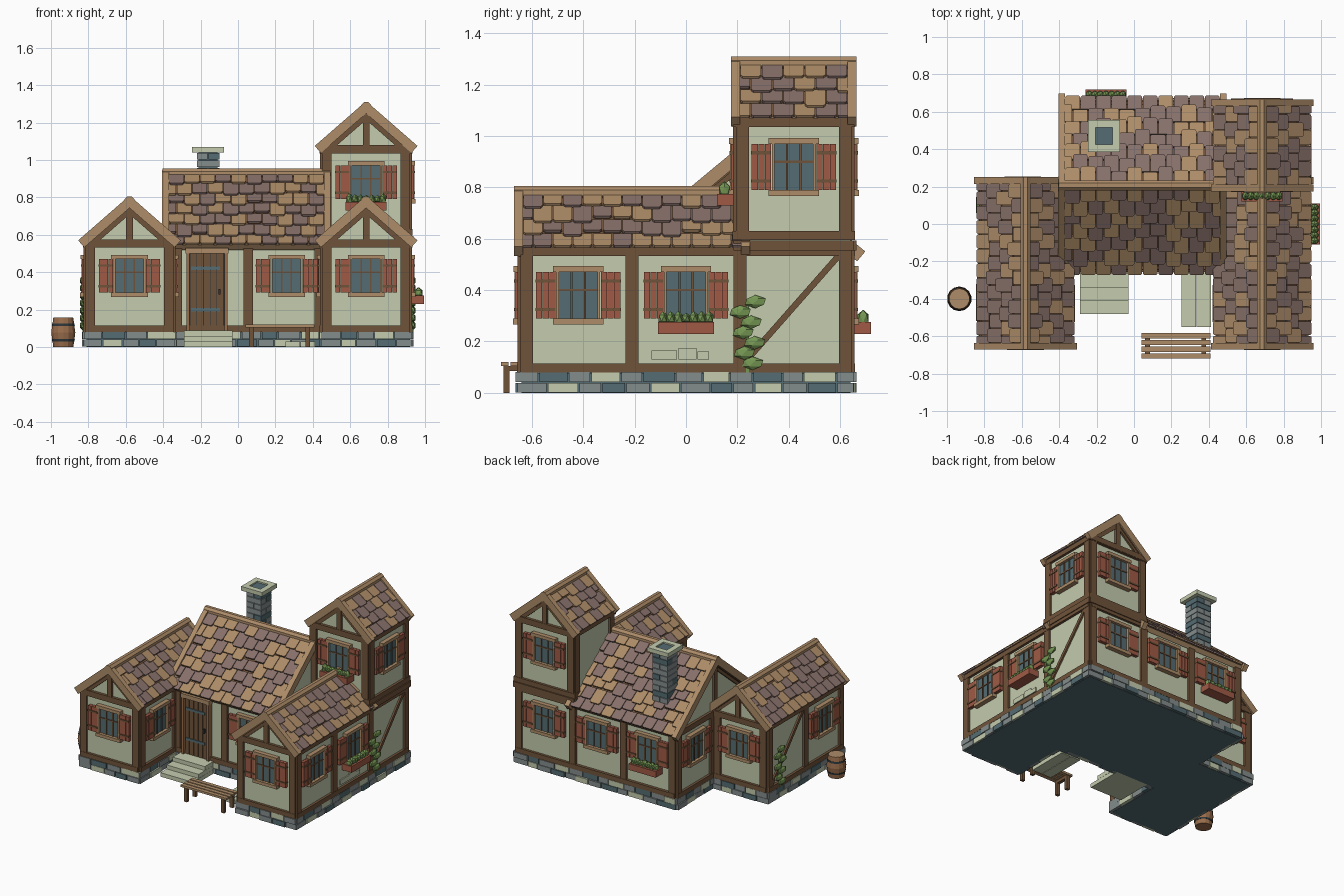
import bpy, bmesh, math, random
from mathutils import Matrix, Vector

random.seed(4)
cube = bpy.data.objects.get("Cube")
if cube:
    bpy.data.objects.remove(cube, do_unlink=True)

# Palette (display values, converted to linear)
PALETTE = {"plaster": "c4ccae", "timber": "70533a", "tan_wood": "ad8c68", "mauve_tile": "87706a",
           "shutter_red": "a05a46", "slate_blue": "546c72", "grey_stone": "848c8c",
           "leaf_green": "769854", "iron": "2c3539", "plank_brown": "9a6e4c"}
NAMES = list(PALETTE)
PLASTER, TIMBER, TAN, MAUVE, RED, SLATE, GREY, LEAF, IRON, PLANK = range(len(NAMES))
STONES = (GREY, PLASTER, GREY, SLATE)
MATS = []
for name, code in PALETTE.items():
    srgb = [int(code[i:i + 2], 16) / 255 for i in (0, 2, 4)]
    col = [((c + 0.055) / 1.055) ** 2.4 for c in srgb] + [1]
    m = bpy.data.materials.new(name)
    m.use_nodes = True
    m.diffuse_color = col
    m.node_tree.nodes["Principled BSDF"].inputs["Base Color"].default_value = col
    MATS.append(m)


def finish(bm, name):
    bmesh.ops.recalc_face_normals(bm, faces=bm.faces)
    mesh = bpy.data.meshes.new(name)
    bm.to_mesh(mesh)
    bm.free()
    for m in MATS:
        mesh.materials.append(m)
    bpy.context.collection.objects.link(bpy.data.objects.new(name, mesh))


def paint(verts, mat):
    for f in {f for v in verts for f in v.link_faces}:
        f.material_index = mat


def box(bm, M, x, y, z, mat, rot=Matrix()):
    """Box from (low, high) pairs in frame M."""
    mid = Vector([(a + b) / 2 for a, b in (x, y, z)])
    size = [b - a for a, b in (x, y, z)]
    T = M @ Matrix.Translation(mid) @ rot @ Matrix.Diagonal((*size, 1))
    paint(bmesh.ops.create_cube(bm, size=1, matrix=T)["verts"], mat)


def cylinder(bm, M, segments, r1, r2, depth, mat):
    r = bmesh.ops.create_cone(bm, cap_ends=True, segments=segments, radius1=r1, radius2=r2,
                              depth=depth, matrix=M)
    paint(r["verts"], mat)


def prism(bm, M, pts, depth, mat):
    """Extrude a polygon given as 3D points along a vector."""
    f = bm.faces.new([bm.verts.new(M @ Vector(p)) for p in pts])
    ext = bmesh.ops.extrude_face_region(bm, geom=[f], use_keep_orig=True)["geom"]
    new = [v for v in ext if isinstance(v, bmesh.types.BMVert)]
    bmesh.ops.translate(bm, verts=new, vec=M.to_3x3() @ Vector(depth))
    paint(list(f.verts) + new, mat)


def frame(x, y, deg):
    """Wall frame: local x runs along the wall, local -y points outward."""
    return Matrix.Translation((x, y, 0)) @ Matrix.Rotation(math.radians(deg), 4, "Z")


def leaf(bm, M, pos, size):
    T = M @ Matrix.Translation(pos) @ Matrix.Diagonal((*size, 1))
    r = bmesh.ops.create_icosphere(bm, subdivisions=1, radius=1, matrix=T)
    paint(r["verts"], LEAF)


def window(name, M, u, c, flowers=False):
    M = M @ Matrix.Translation((u, 0, c))
    bm = bmesh.new()
    box(bm, M, (-.08, .08), (-.012, .01), (-.09, .09), SLATE)
    box(bm, M, (-.098, .098), (-.032, 0), (.09, .113), TAN)
    box(bm, M, (-.098, .098), (-.034, 0), (-.113, -.09), TAN)
    for s in (-1, 1):
        box(bm, M, sorted((s * .075, s * .086)), (-.028, 0), (-.09, .09), TAN)
        box(bm, M, (s * .026 - .004, s * .026 + .004), (-.018, 0), (-.09, .09), TIMBER)
        # slatted shutter with two battens
        for k in range(3):
            a = .088 + k * .026
            box(bm, M, sorted((s * a, s * (a + .024))), (-.025, 0), (-.09, .09), RED)
        for z in (-.055, .055):
            box(bm, M, sorted((s * .088, s * .166)), (-.03, 0), (z - .006, z + .006), TIMBER)
    box(bm, M, (-.08, .08), (-.017, 0), (.016, .024), TIMBER)
    if flowers:
        box(bm, M, (-.11, .11), (-.08, 0), (-.15, -.105), RED)
        for k in range(7):
            leaf(bm, M, (-.09 + k * .03, -.05, -.09), (.02, .025, random.uniform(.02, .035)))
    finish(bm, name)


def timber(bm, M, half, posts, z0, z1):
    for u in posts:
        box(bm, M, (u - .025, u + .025), (-.016, .02), (z0, z1), TIMBER)
    box(bm, M, (-half, half), (-.018, .02), (z0, z0 + .035), TIMBER)
    box(bm, M, (-half, half), (-.018, .02), (z1 - .035, z1), TIMBER)


def brace(bm, M, u0, u1, z0, z1):
    a, r = math.atan2(z1 - z0, u1 - u0), math.hypot(u1 - u0, z1 - z0) / 2
    mu, mz = (u0 + u1) / 2, (z0 + z1) / 2
    box(bm, M, (mu - r, mu + r), (-.012, .01), (mz - .012, mz + .012), TIMBER,
        Matrix.Rotation(-a, 4, "Y"))


def wall(name, x, y, deg, length, posts, windows=(), braces=()):
    """Ground-floor wall: stone base, timber framing and windows."""
    M, h = frame(x, y, deg), length / 2
    bm = bmesh.new()
    timber(bm, M, h, posts, .08, .567)
    for b in braces:
        brace(bm, M, *b)
    finish(bm, name + "_timbers")
    bm = bmesh.new()
    for row in range(2):
        u, k = -h - .015, row * 2
        while u < h:
            w = random.uniform(.08, .13) if u < h - .16 else h + .015 - u
            box(bm, M, (u + .003, u + w - .003), (-.015 - random.random() * .01, .03),
                (.002 + row * .04, .039 + row * .042), STONES[k % 4])
            u, k = u + w, k + 1
    finish(bm, name + "_stone_base")
    for i, (u, flowers) in enumerate(windows):
        window(f"{name}_window_{i + 1}", M, u, .38, flowers)


def house(name, x, y, deg, width, length, ridge, run, eave, overhang):
    """Gabled plaster body with gable timbers and a tiled roof."""
    M = frame(x, y, deg)
    a = math.atan2(ridge - eave, run)
    slope, hw, hl = math.hypot(run, ridge - eave), width / 2, length / 2
    top = ridge - .035
    side = top - hw * math.tan(a)
    bm = bmesh.new()
    prism(bm, M, [(-hw, -hl, .08), (hw, -hl, .08), (hw, -hl, side), (0, -hl, top), (-hw, -hl, side)],
          (0, length, 0), PLASTER)
    finish(bm, name + "_plaster_body")
    bm = bmesh.new()
    for deg2 in (0, 180):
        G = M @ frame(0, 0, deg2) @ Matrix.Translation((0, -hl, 0))
        box(bm, G, (-.018, .018), (-.018, .01), (side, top), TIMBER)
        box(bm, G, (-hw, hw), (-.02, .01), (side - .005, side + .035), TIMBER)
        for s in (-1, 1):
            brace(bm, G, 0, s * hw, top - .015, side - .015)
    finish(bm, name + "_gable_timbers")
    bm = bmesh.new()
    rl = hl + overhang
    rows = round(slope / .085)
    pitch = slope / rows
    for turn in (0, 180):
        S = (M @ Matrix.Translation((0, 0, ridge)) @ Matrix.Rotation(math.radians(turn), 4, "Z")
             @ Matrix.Rotation(a, 4, "Y"))
        box(bm, S, (0, slope - .02), (-rl + .01, rl - .01), (-.03, 0), TIMBER)
        box(bm, S, (slope - .02, slope - .008), (-rl + .01, rl - .01), (-.03, .004), TAN)
        for e in (-1, 1):
            box(bm, S, (0, slope + .01), sorted((e * (rl - .035), e * rl)), (-.024, .026), TAN)
        # staggered tiles of uneven length
        for r in range(rows):
            n = round((2 * rl - .07) / .08)
            w = (2 * rl - .07) / n
            for k in range(n + r % 2):
                v = -rl + .035 + (k + .5 - (r % 2) / 2) * w
                lo, hi = max(v - w / 2 + .002, -rl + .03), min(v + w / 2 - .002, rl - .03)
                h = pitch * 1.1 + (random.uniform(-.02, .02) if r < rows - 1 else -.008)
                T = S @ Matrix.Translation((r * pitch, 0, 0)) @ Matrix.Rotation(-.12, 4, "Y")
                c = (hi - lo) * .1
                prism(bm, T, [(0, lo, 0), (h * .9, lo, 0), (h, lo + c, 0), (h, hi - c, 0),
                              (h * .9, hi, 0), (0, hi, 0)], (0, 0, .012),
                      random.choice((TAN, MAUVE, TAN, MAUVE, MAUVE)))
    # rounded ridge cap
    cylinder(bm, M @ Matrix.Translation((0, 0, ridge + .003)) @ Matrix.Rotation(math.pi / 2, 4, "X")
             @ Matrix.Rotation(math.pi / 8, 4, "Z"), 8, .029, .029, 2 * rl, TAN)
    finish(bm, name + "_tiled_roof")


# Building volumes
house("left_wing", -.58, -.21, 0, .46, .86, .775, .25, .557, .03)
house("right_wing", .685, -.21, 0, .46, .86, .775, .25, .557, .03)
house("main_hall", .045, .207, 90, .86, .83, .925, .467, .537, .035)
house("tower", .685, .42, 0, .46, .44, 1.28, .25, 1.062, .025)

# Stone floor under the building
bm = bmesh.new()
for x, y in (((-.81, -.35), (-.64, .22)), ((-.37, .92), (-.21, .64)), ((.46, .92), (-.64, .0))):
    box(bm, Matrix(), x, y, (0, .078), SLATE)
finish(bm, "floor_slab")

# Ground-floor walls
wall("left_front", -.58, -.64, 0, .46, (-.21, .21), [(0, 0)])
wall("right_front", .685, -.64, 0, .46, (-.21, .21), [(0, 0)])
wall("right_side", .915, 0, 90, 1.28, (-.62, -.21, .21, .62), [(-.42, 0), (0, 1)],
     [(.23, .6, .12, .54)])
wall("back", .275, .64, 180, 1.28, (-.62, -.185, .225, .62), [(-.41, 0), (.015, 0), (.425, 1)])
wall("hall_side", -.37, .43, -90, .42, (-.19, .19), [(0, 0)])
wall("left_wing_back", -.595, .22, 180, .43, (-.18, .19), [(0, 0)])
wall("left_side", -.81, -.21, -90, .86, (-.41, 0, .41), [(.21, 0)], [(-.39, -.02, .12, .54)])
wall("left_inner", -.35, -.425, 90, .43, (-.19, .19), [(0, 0)])
wall("right_inner", .455, -.425, -90, .43, (-.19, .19), [(0, 0)])
wall("hall_front", .055, -.224, 0, .81, (-.38, 0, .38), [(.205, 0)])

# Tower upper storey
TOWER = (("front", .685, .2, 0, .23), ("right", .915, .42, 90, .22),
         ("back", .685, .64, 180, .23), ("left", .455, .42, -90, .22))
for label, x, y, deg, h in TOWER:
    M = frame(x, y, deg)
    bm = bmesh.new()
    timber(bm, M, h + .015, (-h + .02, h - .02), .595, 1.07)
    box(bm, M, (-h - .015, h + .015), (-.024, .02), (.555, .594), TIMBER)
    finish(bm, f"tower_{label}_timbers")
    if label != "left":
        window(f"tower_{label}_window", M, 0, .88, label == "front")

# Plank door with frame and iron straps
M = frame(-.165, -.224, 0)
bm = bmesh.new()
box(bm, M, (-.1, .1), (-.012, .01), (.09, .5), IRON)
for k in range(5):
    box(bm, M, (-.09 + k * .036, -.058 + k * .036), (-.02, .01), (.09, .5), TIMBER)
for z in (.2, .42):
    box(bm, M, (-.085, .07), (-.026, 0), (z - .009, z + .009), SLATE)
for s in (-1, 1):
    box(bm, M, sorted((s * .093, s * .11)), (-.035, .01), (.08, .5), PLANK)
box(bm, M, (-.115, .115), (-.04, .01), (.5, .53), TAN)
box(bm, M, (.06, .072), (-.035, 0), (.28, .31), IRON)
finish(bm, "front_door")

# Entrance steps and paving slab
bm = bmesh.new()
for k in range(3):
    box(bm, Matrix(), (-.29, -.03), (-.48 + k * .07, -.2), (k * .03, .029 + k * .03), PLASTER)
finish(bm, "entrance_steps")
bm = bmesh.new()
for x in (.255, .335):
    box(bm, Matrix(), (x, x + .077), (-.55, -.25), (0, .03), PLASTER)
finish(bm, "paving_slab")

# Exposed stones in the side plaster
bm = bmesh.new()
for u, w, h in ((-.135, .1, .035), (-.03, .07, .045), (.045, .045, .03)):
    box(bm, frame(.915, 0, 90), (u, u + w), (-.008, 0), (.13, .13 + h), PLASTER)
finish(bm, "exposed_stones")

# Stone chimney with open cap
bm = bmesh.new()
M = Matrix.Translation((-.16, .47, 0))
box(bm, M, (-.05, .05), (-.05, .05), (.6, 1.06), SLATE)
for k in range(11):
    z, R = .6 + k * .04, M @ Matrix.Rotation(math.pi / 2 * (k % 2), 4, "Z")
    for s in (-1, 1):
        box(bm, R, sorted((s * .002, s * .06)), (-.06, .06), (z + .002, z + .038),
            random.choice((GREY, SLATE, GREY)))
for q in range(4):
    R = M @ Matrix.Rotation(math.pi / 2 * q, 4, "Z")
    box(bm, R, (-.085, .045), (-.085, -.045), (1.04, 1.07), PLASTER)
finish(bm, "chimney")

# Garden bench
bm = bmesh.new()
for k in range(4):
    box(bm, Matrix(), (.04, .41), (-.72 + k * .036, -.692 + k * .036), (.105, .12), TAN)
for x in (.06, .36):
    box(bm, Matrix(), (x, x + .025), (-.71, -.59), (.085, .105), TIMBER)
    for y in (-.71, -.61):
        box(bm, Matrix(), (x, x + .025), (y, y + .022), (0, .1), TIMBER)
finish(bm, "garden_bench")

# Barrel with hoops
bm = bmesh.new()
for z, h, r1, r2, mat in ((0, .077, .055, .066, PLANK), (.077, .078, .066, .055, PLANK),
                          (.03, .012, .061, .063, IRON), (.113, .012, .063, .061, IRON),
                          (.15, .007, .054, .054, TAN)):
    cylinder(bm, Matrix.Translation((-.934, -.4, z + h / 2)), 14, r1, r2, h, mat)
finish(bm, "barrel")

# Climbing vines
for label, M in (("right", frame(.925, .24, 90)), ("left", frame(-.82, .1, -90))):
    bm = bmesh.new()
    box(bm, M, (-.006, .006), (-.012, 0), (.08, .36), LEAF)
    for k in range(7):
        leaf(bm, M, (.022 * (-1) ** k + random.uniform(-.01, .01), -.012, .115 + k * .04),
             (.046, .014, .026))
    finish(bm, label + "_vine")
